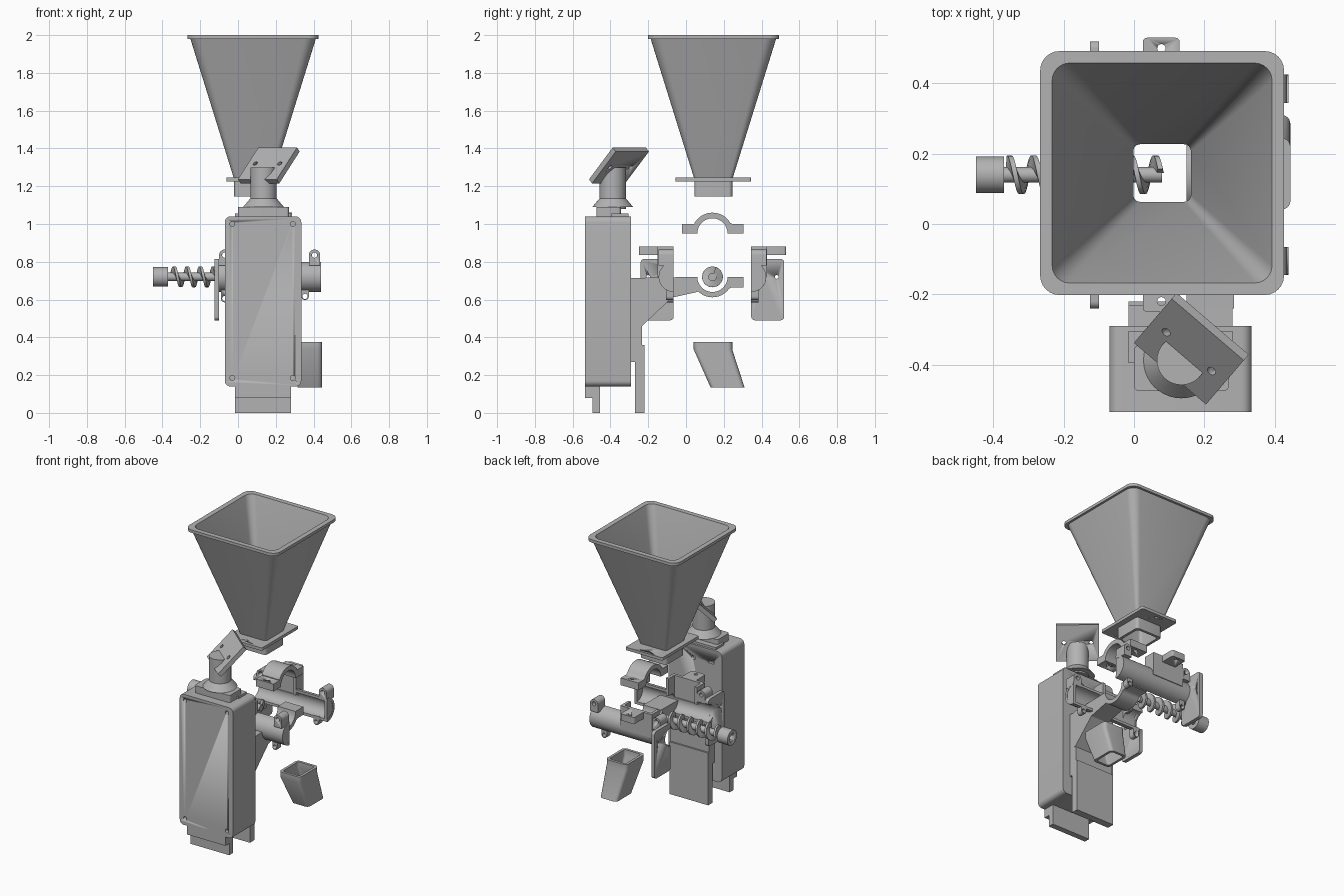
import bpy, bmesh, math
from math import sin, cos, pi, radians
from mathutils import Vector, Matrix

if "Cube" in bpy.data.objects:
    bpy.data.objects.remove(bpy.data.objects["Cube"])

grey = bpy.data.materials.new("plain_grey")
grey.use_nodes = True
grey.diffuse_color = (0.45, 0.45, 0.45, 1)
grey.node_tree.nodes["Principled BSDF"].inputs["Base Color"].default_value = (0.45, 0.45, 0.45, 1)

AY, AZ = 0.14, 0.72   # feed screw axis


def finish(name, bm):
    bmesh.ops.recalc_face_normals(bm, faces=bm.faces)
    me = bpy.data.meshes.new(name)
    bm.to_mesh(me)
    bm.free()
    ob = bpy.data.objects.new(name, me)
    me.materials.append(grey)
    bpy.context.collection.objects.link(ob)
    bpy.ops.object.select_all(action='DESELECT')
    ob.select_set(True)
    bpy.context.view_layer.objects.active = ob
    bpy.ops.object.shade_smooth_by_angle(angle=radians(30))
    return ob


def place(axis, a, b, t):
    return {'x': (t, a, b), 'y': (a, t, b), 'z': (a, b, t)}[axis]


def prism(name, pts, axis, lo, hi):
    bm = bmesh.new()
    rings = [[bm.verts.new(place(axis, a, b, t)) for a, b in pts] for t in (lo, hi)]
    n = len(pts)
    for r in rings:
        bm.faces.new(r)
    for i in range(n):
        j = (i + 1) % n
        bm.faces.new((rings[0][i], rings[0][j], rings[1][j], rings[1][i]))
    return finish(name, bm)


def box(name, x, y, z):
    return prism(name, [(x[0], y[0]), (x[1], y[0]), (x[1], y[1]), (x[0], y[1])], 'z', *z)


def arc(cx, cy, r, a0, a1, n=16):
    return [(cx + r * cos(radians(a0 + (a1 - a0) * i / n)),
             cy + r * sin(radians(a0 + (a1 - a0) * i / n))) for i in range(n + 1)]


def rrect(x0, x1, y0, y1, r, n=6):
    return (arc(x1 - r, y1 - r, r, 0, 90, n) + arc(x0 + r, y1 - r, r, 90, 180, n)
            + arc(x0 + r, y0 + r, r, 180, 270, n) + arc(x1 - r, y0 + r, r, 270, 360, n))


def disc(name, c, r, axis, lo, hi, n=32):
    return prism(name, arc(c[0], c[1], r, 0, 360, n)[:-1], axis, lo, hi)


def cut(ob, *cutters):
    for c in cutters:
        m = ob.modifiers.new("cut", 'BOOLEAN')
        m.operation, m.solver, m.object = 'DIFFERENCE', 'EXACT', c
        bpy.context.view_layer.objects.active = ob
        bpy.ops.object.modifier_apply(modifier=m.name)
        bpy.data.objects.remove(c)
    return ob


def loft(name, rings):
    """Closed tube through rounded rectangles (cx, cy, hx, hy, r, z)."""
    bm = bmesh.new()
    vs = [[bm.verts.new((x, y, z)) for x, y in rrect(cx - hx, cx + hx, cy - hy, cy + hy, r)]
          for cx, cy, hx, hy, r, z in rings]
    n = len(vs[0])
    for k in range(len(vs)):
        p, q = vs[k], vs[(k + 1) % len(vs)]
        for i in range(n):
            j = (i + 1) % n
            bm.faces.new((p[i], p[j], q[j], q[i]))
    return finish(name, bm)


# Hopper: spout, flange, funnel, rim and inner wall in one loft
hopper = loft("hopper", [(0.08, 0.145, *r) for r in (
    (0.1, 0.1, 0.02, 1.145), (0.1, 0.1, 0.02, 1.225), (0.14, 0.2, 0.01, 1.225),
    (0.14, 0.2, 0.01, 1.245), (0.103, 0.103, 0.02, 1.245), (0.332, 0.332, 0.06, 1.98),
    (0.347, 0.347, 0.055, 1.98), (0.347, 0.347, 0.055, 2.0), (0.313, 0.313, 0.05, 2.0),
    (0.082, 0.082, 0.02, 1.25), (0.082, 0.082, 0.02, 1.145))])
cut(hopper, *[disc("hole", (0.08, 0.145 + s * 0.165), 0.012, 'z', 1.2, 1.26, 16) for s in (-1, 1)])

# Main housing with screw holes, rear slot and feet
housing = prism("housing", rrect(-0.07, 0.335, 0.14, 1.04, 0.03), 'y', -0.535, -0.29)
cut(housing, *[disc("hole", (x, z), 0.013, 'y', -0.6, -0.5, 16) for x in (-0.03, 0.29) for z in (0.185, 1.0)],
    box("slot", (-0.01, 0.035), (-0.31, -0.2), (0.945, 0.965)),
    disc("hole", (0.147, 0.95), 0.015, 'y', -0.31, -0.2, 16),
    prism("vent", arc(0.13, 0.135, 0.03, 180, 360, 8), 'y', -0.6, -0.525))
prism("front_foot", [(-0.535, 0.16), (-0.535, 0.08), (-0.495, 0.08), (-0.495, 0), (-0.455, 0), (-0.455, 0.16)],
      'x', -0.015, 0.28)
box("rear_foot", (-0.015, 0.28), (-0.27, -0.22), (0, 0.36))
box("mount_block", (-0.015, 0.28), (-0.29, -0.232), (0.27, 0.715))

# Support arm with its half-round cradle, and the matching cap
prism("support_arm", [(-0.24, 0.715), (-0.24, 0.46), (-0.232, 0.46), (-0.075, 0.61), (0.06, 0.64)]
      + arc(AY, AZ, 0.108, 225, 325) + [(0.245, 0.665), (0.305, 0.665), (0.305, AZ)]
      + arc(AY, AZ, 0.08, 0, -180), 'x', 0.15, 0.285)
cap = prism("clamp_cap", [(-0.02, 0.95), (-0.02, 1.0), (0.045, 1.0)] + arc(AY, 0.95, 0.11, 150, 30)
            + [(0.245, 1.0), (0.305, 1.0), (0.305, 0.95)] + arc(AY, 0.95, 0.08, 0, 180), 'x', 0.15, 0.285)
cut(cap, *[disc("hole", (0.218, y), 0.013, 'z', 0.9, 1.1, 16) for y in (0.012, 0.273)])

# Feed screw: knob, shaft and helical blade
knob = disc("screw_knob", (AY, AZ), 0.052, 'x', -0.45, -0.37, 40)
cut(knob, disc("socket", (AY, AZ), 0.028, 'x', -0.5, -0.42, 6))
disc("screw_shaft", (AY, AZ), 0.022, 'x', -0.38, 0.08)
bm = bmesh.new()
prev, steps, turns = None, 160, 6.2
for i in range(steps + 1):
    a, x = 2 * pi * turns * i / steps, -0.355 + 0.43 * i / steps
    ring = [bm.verts.new((x + dx, AY + r * cos(a), AZ + r * sin(a)))
            for r, dx in ((0.018, -0.01), (0.055, -0.007), (0.055, 0.007), (0.018, 0.01))]
    if prev:
        for k in range(4):
            m = (k + 1) % 4
            bm.faces.new((prev[k], prev[m], ring[m], ring[k]))
    if i in (0, steps):
        bm.faces.new(ring)
    prev = ring
finish("screw_blade", bm)

# Two mirrored halves of the feed chamber, pulled apart along y
for side, s in (("rear", 1), ("front", -1)):
    y0 = AY + s * 0.205

    def Y(a, b):
        return tuple(sorted((y0 + s * a, y0 + s * b)))

    def half(a0, a1, r0, r1):
        return [(y0 + s * (y - y0), z) for y, z in arc(y0, AZ, r1, a0, a1) + arc(y0, AZ, r0, a1, a0)]

    for part, x, top in (("inlet", (-0.11, -0.02), 90), ("middle", (-0.02, 0.18), 10), ("outlet", (0.18, 0.44), 90)):
        prism(f"{side}_{part}_tube", half(-90, top, 0.062, 0.08), 'x', *x)
    prism(f"{side}_tube_end", [(y0 + s * (y - y0), z) for y, z in arc(y0, AZ, 0.07, -90, 90)], 'x', 0.42, 0.438)

    # hopper socket walls and fixing tab
    box(f"{side}_socket_wall", (-0.04, 0.2), Y(0.065, 0.085), (0.72, 0.88))
    for n, x in (("right", (-0.04, -0.02)), ("left", (0.18, 0.2))):
        box(f"{side}_socket_{n}_side", x, Y(0, 0.085), (0.76, 0.88))
    tab = prism(f"{side}_socket_tab", rrect(0.025, 0.13, *Y(0.07, 0.185), 0.012), 'z', 0.835, 0.88)
    cut(tab, disc("hole", (0.078, y0 + s * 0.155), 0.012, 'z', 0.8, 0.9, 16))

    # end plate with half-round opening and screw hole
    plate = prism(f"{side}_end_plate", rrect(*Y(0, 0.175), 0.49, 0.815, 0.02), 'x', -0.125, -0.1)
    cut(plate, disc("opening", (y0, AZ), 0.062, 'x', -0.2, 0),
        disc("hole", (y0 + s * 0.135, AZ), 0.01, 'x', -0.2, 0, 16))

    # bolt ears above and below the tube
    for n, x, z, up in (("upper_left", 0.405, 0.835, 1), ("upper_right", -0.07, 0.835, 1),
                        ("lower_left", 0.355, 0.617, -1), ("lower_right", -0.07, 0.605, -1)):
        w = 0.03 if up > 0 else 0.02
        pts = [(x - w, AZ + up * 0.06)] + arc(x, z, w, 180, 180 - up * 180) + [(x + w, AZ + up * 0.06)]
        depth = 0.08 if up > 0 else 0.04
        ear = prism(f"{side}_{n}_ear", pts, 'y', *Y(0, depth))
        cut(ear, disc("hole", (x, z), 0.014, 'y', *Y(-0.01, 0.2), 16))

# Discharge chute, leaning backwards
loft("discharge_chute", [
    (0.38, 0.22, 0.065, 0.09, 0.025, 0.135), (0.364, 0.143, 0.081, 0.102, 0.025, 0.335),
    (0.364, 0.143, 0.081, 0.102, 0.025, 0.375), (0.364, 0.143, 0.063, 0.084, 0.015, 0.375),
    (0.364, 0.143, 0.063, 0.084, 0.015, 0.335), (0.38, 0.22, 0.048, 0.073, 0.015, 0.135)])

# Display mount: base blocks, flared post and tilted plate
box("mount_base", (-0.015, 0.28), (-0.395, -0.305), (1.035, 1.055))
prism("mount_step", rrect(0.0, 0.27, -0.475, -0.345, 0.015), 'z', 1.035, 1.09)
bm = bmesh.new()
bmesh.ops.create_cone(bm, cap_ends=True, segments=40, radius1=0.108, radius2=0.07, depth=0.045,
                      matrix=Matrix.Translation((0.135, -0.388, 1.1125)))
finish("post_flare", bm)
disc("post", (0.135, -0.388), 0.07, 'z', 1.08, 1.3, 40)

e1 = Vector((0.207, -0.177, 0)).normalized()
e2 = Vector((0.12, 0.13, 0.18))
e2 = (e2 - e1 * e1.dot(e2)).normalized()
e3 = e1.cross(e2)
tilt = Matrix((e1, e2, e3)).transposed().to_4x4()
tilt.translation = (0.163, -0.355, 1.31)
plate = box("tilted_plate", (-0.135, 0.135), (-0.118, 0.118), (-0.015, 0.015))
cut(plate, *[disc("hole", (x, 0), 0.013, 'z', -0.1, 0.1, 16) for x in (-0.085, 0.085)])
plate.data.transform(tilt)
